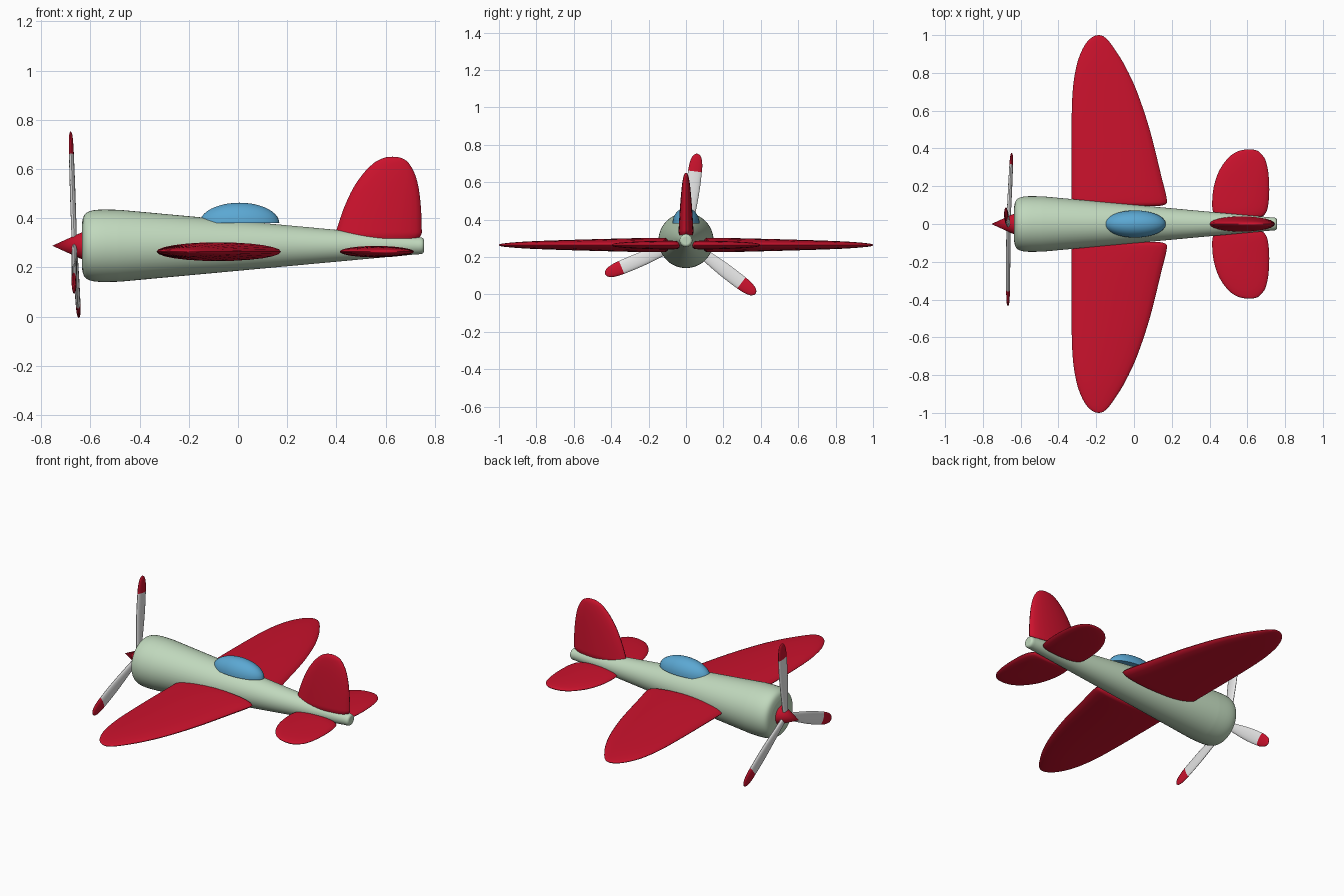
import bpy, bmesh, math
from mathutils import Vector, Matrix

if "Cube" in bpy.data.objects:
    bpy.data.objects.remove(bpy.data.objects["Cube"])


def material(name, rgb):
    m = bpy.data.materials.new(name)
    m.diffuse_color = (*rgb, 1)
    m.use_nodes = True
    m.node_tree.nodes["Principled BSDF"].inputs["Base Color"].default_value = m.diffuse_color
    return m


RED = material("red", (0.60, 0.006, 0.026))
GREEN = material("pale green", (0.53, 0.69, 0.51))
BLUE = material("sky blue", (0.105, 0.39, 0.65))
WHITE = material("off white", (0.80, 0.80, 0.80))

AXIS_Z = 0.288   # height of fuselage centre line
WING_Z = 0.264   # height of wing plane


def smooth(points, n=4):
    """Catmull-Rom interpolation through tuples."""
    pts = [Vector(p) for p in points]
    out = []
    for i in range(len(pts) - 1):
        p0, p1, p2 = pts[max(i - 1, 0)], pts[i], pts[i + 1]
        p3 = pts[min(i + 2, len(pts) - 1)]
        for k in range(n):
            t = k / n
            out.append(0.5 * (2 * p1 + (p2 - p0) * t + (2 * p0 - 5 * p1 + 4 * p2 - p3) * t * t
                              + (3 * p1 - p0 - 3 * p2 + p3) * t ** 3))
    return out + [pts[-1]]


def finish(bm, name, mats, angle=40):
    bmesh.ops.remove_doubles(bm, verts=bm.verts, dist=0.0003)
    bmesh.ops.recalc_face_normals(bm, faces=bm.faces)
    me = bpy.data.meshes.new(name)
    bm.to_mesh(me)
    bm.free()
    for m in mats:
        me.materials.append(m)
    me.polygons.foreach_set("use_smooth", [True] * len(me.polygons))
    me.set_sharp_from_angle(angle=math.radians(angle))
    ob = bpy.data.objects.new(name, me)
    bpy.context.collection.objects.link(ob)
    return ob


def skin(rings):
    """Bridge rings of points and cap both ends."""
    bm = bmesh.new()
    rows = [[bm.verts.new(p) for p in ring] for ring in rings]
    n = len(rows[0])
    for a, b in zip(rows, rows[1:]):
        for i in range(n):
            j = (i + 1) % n
            bm.faces.new((a[i], a[j], b[j], b[i]))
    bm.faces.new(rows[0])
    bm.faces.new(rows[-1])
    return bm


def blade_loft(stations, place, sides=24, n=4):
    """Lofted ellipse sections; station = (span, low edge, high edge, half thickness)."""
    rings = []
    for s, lo, hi, th in smooth(stations, n):
        ring = []
        for i in range(sides):
            a = 2 * math.pi * i / sides
            ring.append(place(s, (lo + hi) / 2 + (hi - lo) / 2 * math.cos(a), th * math.sin(a)))
        rings.append(ring)
    return skin(rings)


def revolve(profile, sides=48):
    """Solid of revolution around the long axis."""
    return skin([[(x, r * math.cos(2 * math.pi * i / sides),
                   AXIS_Z + r * math.sin(2 * math.pi * i / sides)) for i in range(sides)]
                 for x, r in profile])


def mirror_y(ob):
    mod = ob.modifiers.new("mirror", 'MIRROR')
    mod.use_axis = (False, True, False)
    mod.use_mirror_merge = False


# Fuselage: rounded cowling tapering to the tail
body = smooth([(-0.635, 0.09), (-0.626, 0.123), (-0.604, 0.14), (-0.56, 0.147), (-0.48, 0.146)])
body += [Vector(p) for p in ((-0.1, 0.111), (0.3, 0.074))]
body += smooth([(0.725, 0.035), (0.747, 0.033), (0.756, 0.025), (0.757, 0.015)])
finish(revolve(body), "fuselage", [GREEN])

# Spinner cone
finish(revolve([(-0.755, 0.0), (-0.632, 0.056)]), "spinner", [RED])

# Canopy: half ellipsoid
bm = bmesh.new()
bmesh.ops.create_uvsphere(bm, u_segments=40, v_segments=20, radius=1)
bmesh.ops.bisect_plane(bm, geom=bm.verts[:] + bm.edges[:] + bm.faces[:], dist=0.0001,
                       plane_co=(0, 0, 0), plane_no=(0, 0, -1), clear_outer=True)
bmesh.ops.holes_fill(bm, edges=[e for e in bm.edges if e.is_boundary])
bmesh.ops.transform(bm, verts=bm.verts,
                    matrix=Matrix.Translation((0.006, 0, 0.38)) @ Matrix.Diagonal((0.162, 0.072, 0.083, 1)))
finish(bm, "canopy", [BLUE])

# Main wings
wing = [(0.095, -0.30, 0.13, 0.025), (0.103, -0.325, 0.163, 0.034), (0.13, -0.33, 0.174, 0.038),
        (0.26, -0.331, 0.143, 0.037), (0.5, -0.331, 0.083, 0.031), (0.7, -0.325, 0.016, 0.025),
        (0.83, -0.306, -0.044, 0.02), (0.91, -0.280, -0.092, 0.015), (0.965, -0.248, -0.131, 0.010),
        (0.991, -0.218, -0.158, 0.006), (0.998, -0.200, -0.174, 0.003), (1.0, -0.187, -0.187, 0.0)]
mirror_y(finish(blade_loft(wing, lambda s, c, t: (c, s, WING_Z + t)), "wings", [RED]))

# Tailplane
tail = [(0.036, 0.46, 0.66, 0.013), (0.044, 0.43, 0.685, 0.020), (0.07, 0.417, 0.703, 0.023),
        (0.12, 0.414, 0.713, 0.023), (0.2, 0.423, 0.716, 0.021), (0.28, 0.45, 0.71, 0.018),
        (0.34, 0.49, 0.695, 0.014), (0.375, 0.53, 0.67, 0.010), (0.391, 0.57, 0.645, 0.006),
        (0.395, 0.608, 0.608, 0.0)]
mirror_y(finish(blade_loft(tail, lambda s, c, t: (c, s, WING_Z + t)), "tailplane", [RED]))

# Upright fin
fin = [(0.318, 0.40, 0.735, 0.037), (0.335, 0.396, 0.746, 0.04), (0.36, 0.403, 0.747, 0.039),
       (0.44, 0.430, 0.744, 0.034), (0.52, 0.467, 0.735, 0.028), (0.58, 0.508, 0.719, 0.022),
       (0.62, 0.547, 0.697, 0.016), (0.638, 0.575, 0.678, 0.011), (0.648, 0.603, 0.653, 0.005),
       (0.65, 0.628, 0.628, 0.0)]
finish(blade_loft(fin, lambda s, c, t: (c, t, s)), "fin", [RED])

# Propeller: three blades with red tips on a slightly tilted disc
TIP = 0.373
prop = [(0.0, -0.018, 0.018, 0.010), (0.1, -0.027, 0.027, 0.011), (0.25, -0.037, 0.037, 0.011),
        (TIP, -0.037, 0.037, 0.010), (0.42, -0.033, 0.033, 0.009), (0.45, -0.024, 0.024, 0.007),
        (0.464, -0.012, 0.012, 0.004), (0.469, 0.0, 0.0, 0.0)]
for k in range(3):
    ang = math.radians(82.6 + 120 * k)
    ca, sa = math.cos(ang), math.sin(ang)

    def place(s, c, t):
        y, z = s * ca - c * sa, s * sa + c * ca
        return (-0.665 + t + 0.02 * y - 0.036 * z, y, AXIS_Z + z)

    bm = blade_loft(prop, place, sides=16)
    hub = Vector((0, ca, sa))
    for f in bm.faces:
        reach = (f.calc_center_median() - Vector((-0.665, 0, AXIS_Z))).dot(hub)
        f.material_index = 1 if reach > TIP else 0
    finish(bm, f"propeller_blade_{k + 1}", [WHITE, RED])
